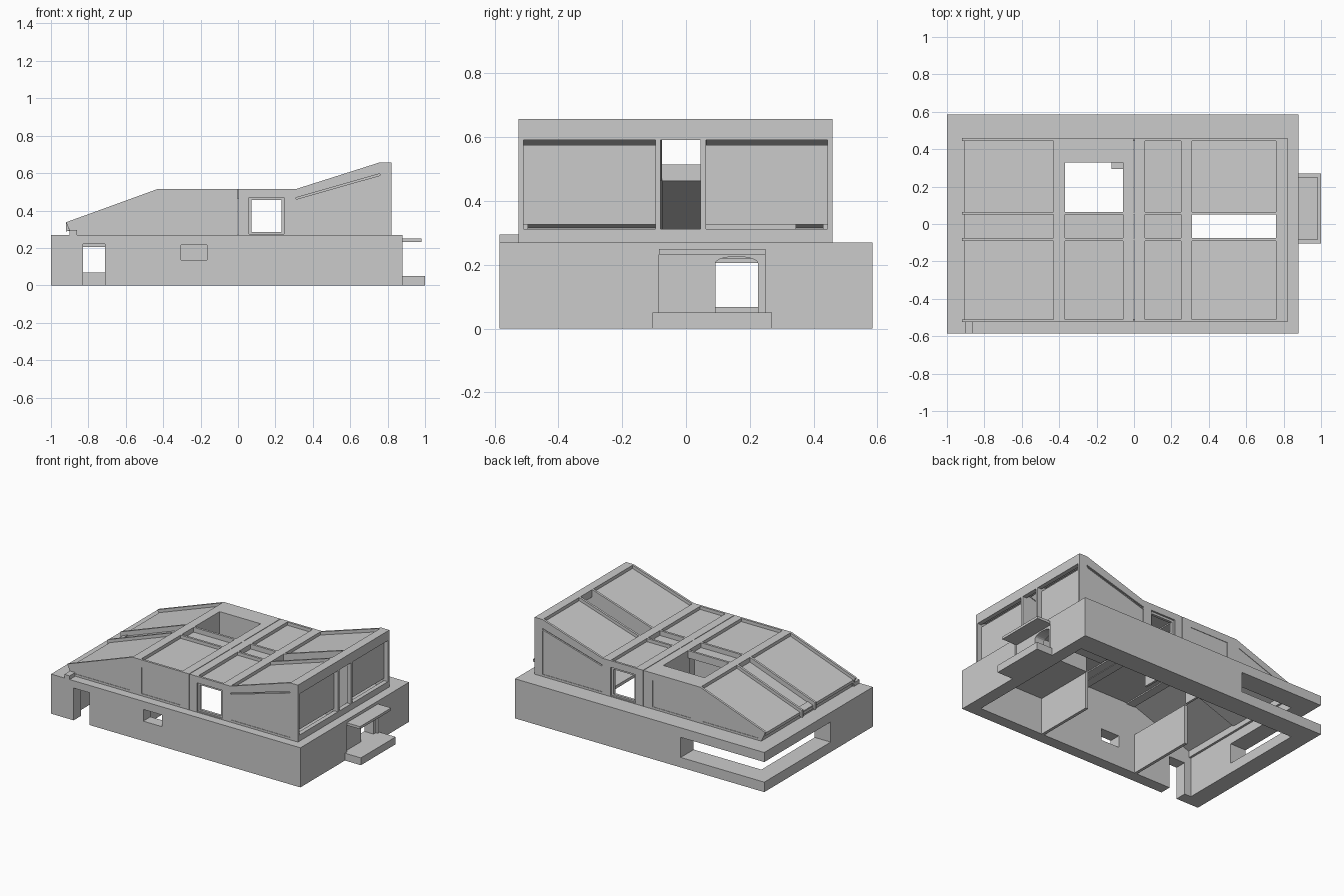
import bpy, bmesh, math

if "Cube" in bpy.data.objects:
    bpy.data.objects.remove(bpy.data.objects["Cube"])


def prism(name, pts, a, b, axis='y'):
    """Extrude a profile: axis y takes (x, z) points, axis x takes (y, z) points."""
    def place(p, t):
        return (p[0], t, p[1]) if axis == 'y' else (t, p[0], p[1])
    bm = bmesh.new()
    lo = [bm.verts.new(place(p, a)) for p in pts]
    hi = [bm.verts.new(place(p, b)) for p in pts]
    bm.faces.new(lo)
    bm.faces.new(hi[::-1])
    n = len(pts)
    for i in range(n):
        bm.faces.new((lo[i], hi[i], hi[(i + 1) % n], lo[(i + 1) % n]))
    bmesh.ops.recalc_face_normals(bm, faces=bm.faces)
    me = bpy.data.meshes.new(name)
    bm.to_mesh(me)
    bm.free()
    ob = bpy.data.objects.new(name, me)
    bpy.context.collection.objects.link(ob)
    return ob


def box(name, x0, x1, y0, y1, z0, z1):
    return prism(name, [(x0, z0), (x1, z0), (x1, z1), (x0, z1)], y0, y1)


def cut(ob, cutters):
    """Subtract the cutters, bake the result and remove the cutters."""
    for c in cutters:
        c.hide_render = True
        m = ob.modifiers.new("cut", 'BOOLEAN')
        m.operation, m.solver, m.object = 'DIFFERENCE', 'EXACT', c
    dg = bpy.context.evaluated_depsgraph_get()
    dg.update()
    me = bpy.data.meshes.new_from_object(ob.evaluated_get(dg))
    ob.modifiers.clear()
    ob.data = me
    for c in cutters:
        bpy.data.objects.remove(c)


RIDGE = [(-0.92, 0.337), (-0.43, 0.515), (0.31, 0.515), (0.76, 0.658), (0.82, 0.658)]


def roof_z(x):
    for (xa, za), (xb, zb) in zip(RIDGE, RIDGE[1:]):
        if x <= xb:
            return za + (zb - za) * (x - xa) / (xb - xa)
    return RIDGE[-1][1]


def strip(name, x0, x1, y0, y1, drop=0.0, thick=0.05, floor=None):
    """Piece of roof following the roof line, or a wall down to floor."""
    xs = [x0] + [p[0] for p in RIDGE if x0 < p[0] < x1] + [x1]
    top = [(x, roof_z(x) - drop) for x in xs]
    low = [(x, floor if floor is not None else z - thick) for x, z in top]
    return prism(name, top + low[::-1], y0, y1)


# Hollow base with thick walls and openings
base = box("base", -1, 0.88, -0.585, 0.585, 0, 0.27)
arch = [(0.092, 0.05), (0.225, 0.05)]
arch += [(0.1585 + 0.0665 * math.cos(t * math.pi / 10), 0.205 + 0.021 * math.sin(t * math.pi / 10))
         for t in range(11)]
cut(base, [
    box("hollow", -0.88, 0.795, -0.508, 0.445, -0.1, 0.4),
    box("door_cut", -0.83, -0.71, -0.7, -0.45, -0.1, 0.22),
    box("window_cut", -0.305, -0.165, -0.7, -0.45, 0.135, 0.215),
    box("porch_recess_cut", 0.865, 1.0, -0.085, 0.25, 0.05, 0.235),
    prism("arch_cut", arch, 0.7, 1.0, 'x'),
    box("corner_window_cut", -1.1, -0.37, 0.4, 0.7, 0.068, 0.205),
    box("side_window_cut", -1.1, -0.85, -0.13, 0.5, 0.068, 0.205),
])

# Porch step and canopy
box("porch_step", 0.88, 1.0, -0.105, 0.27, 0, 0.05)
box("porch_canopy", 0.88, 0.98, -0.085, 0.25, 0.233, 0.25)

# Long side walls: framed window, flush panels, roof slit and centre joint
WALL = [(-0.89, 0.27), (0.82, 0.27)] + RIDGE[::-1]
PANELS = [
    [(-0.87, 0.285), (-0.45, 0.285), (-0.45, 0.46), (-0.87, 0.31)],
    [(-0.36, 0.285), (-0.07, 0.285), (-0.07, 0.465), (-0.36, 0.465)],
    [(0.31, 0.285), (0.76, 0.285), (0.76, 0.582), (0.31, 0.452)],
]
SLIT = [(0.31, 0.46), (0.76, 0.588), (0.76, 0.597), (0.31, 0.469)]
for side, y, s in (("front", -0.525, 1), ("back", 0.46, -1)):
    wall = prism(side + "_wall", WALL, y, y + s * 0.015)
    cutters = [box("window_cut", 0.058, 0.247, y - 0.1, y + 0.1, 0.275, 0.47),
               box("joint_cut", -0.002, 0.002, y - 0.1, y + 0.1, 0.272, 0.6),
               prism("slit_cut", SLIT, y - s * 0.05, y + s * 0.01)]
    cutters += [prism("panel_cut", p, y - s * 0.05, y + s * 0.003) for p in PANELS]
    cut(wall, cutters)
    ya, yb = y + s * 0.012, y + s * 0.03
    box(side + "_window_sill", 0.058, 0.247, ya, yb, 0.275, 0.286)
    box(side + "_window_head", 0.058, 0.247, ya, yb, 0.455, 0.47)
    box(side + "_window_jamb_left", 0.058, 0.073, ya, yb, 0.286, 0.455)
    box(side + "_window_jamb_right", 0.232, 0.247, ya, yb, 0.286, 0.455)

# Tall end wall with two glazed bays and a central slot
end = box("end_wall", 0.79, 0.82, -0.525, 0.46, 0.27, 0.658)
cut(end, [box("bay_cut", 0.7, 0.9, a, b, 0.312, 0.592)
          for a, b in ((-0.512, -0.095), (-0.08, 0.045), (0.062, 0.443))])
for i, (a, b) in enumerate(((-0.51, -0.095), (0.062, 0.443))):
    box("end_pane_%d" % i, 0.775, 0.79, a, b, 0.326, 0.576)

# Low eave wall and bracket
prism("eave_wall", [(-0.89, 0.27), (-0.865, 0.27), (-0.865, 0.33), (-0.905, 0.315)], -0.51, 0.445)
box("corner_bracket", -0.9, -0.86, -0.585, -0.525, 0.27, 0.295)

# Roof beams running lengthwise, then crosswise
for i, (a, b) in enumerate(((-0.09, -0.075), (0.05, 0.065))):
    strip("long_beam_%d" % i, -0.92, 0.82, a, b)
for i, (a, b) in enumerate(((-0.43, -0.37), (-0.06, -0.002), (0.002, 0.06), (0.25, 0.31), (0.76, 0.79))):
    strip("cross_beam_%d" % i, a, b, -0.511, 0.446)

# Sunken roof panels; the courtyard and slot bays stay open
COLS = [(-0.905, -0.43), (-0.37, -0.06), (0.06, 0.25), (0.31, 0.76)]
ROWS = [(-0.51, -0.09), (-0.075, 0.05), (0.065, 0.445)]
for c, (x0, x1) in enumerate(COLS):
    for r, (y0, y1) in enumerate(ROWS):
        if (c, r) in ((1, 2), (3, 1)):
            continue
        drop = 0.033 if r == 1 else 0.022
        strip("roof_panel_%d_%d" % (c, r), x0, x1, y0, y1, drop, 0.02)
strip("courtyard_roof", -0.37, -0.06, 0.33, 0.445)

# Courtyard shaft walls and corner pier
strip("shaft_wall_left", -0.385, -0.37, 0.05, 0.345, 0.03, floor=0.22)
strip("shaft_wall_right", -0.06, -0.045, 0.05, 0.345, 0.03, floor=0.22)
strip("shaft_wall_back", -0.37, -0.06, 0.33, 0.345, 0.03, floor=0.22)
box("shaft_pier", -0.12, -0.06, 0.295, 0.33, 0.22, 0.27)

# Slot fins, floors of the glazed rooms and lower partitions
strip("slot_fin_front", 0.31, 0.79, -0.09, -0.08, 0.03, floor=0.25)
strip("slot_fin_back", 0.31, 0.79, 0.052, 0.062, 0.03, floor=0.25)
box("room_floor_front", 0.31, 0.795, -0.508, -0.09, 0.25, 0.27)
box("room_floor_back", 0.31, 0.795, 0.062, 0.445, 0.25, 0.27)
box("partition_cross", -0.45, -0.43, -0.508, -0.03, 0, 0.27)
box("room_wall", 0.29, 0.31, -0.508, -0.09, 0, 0.27)
